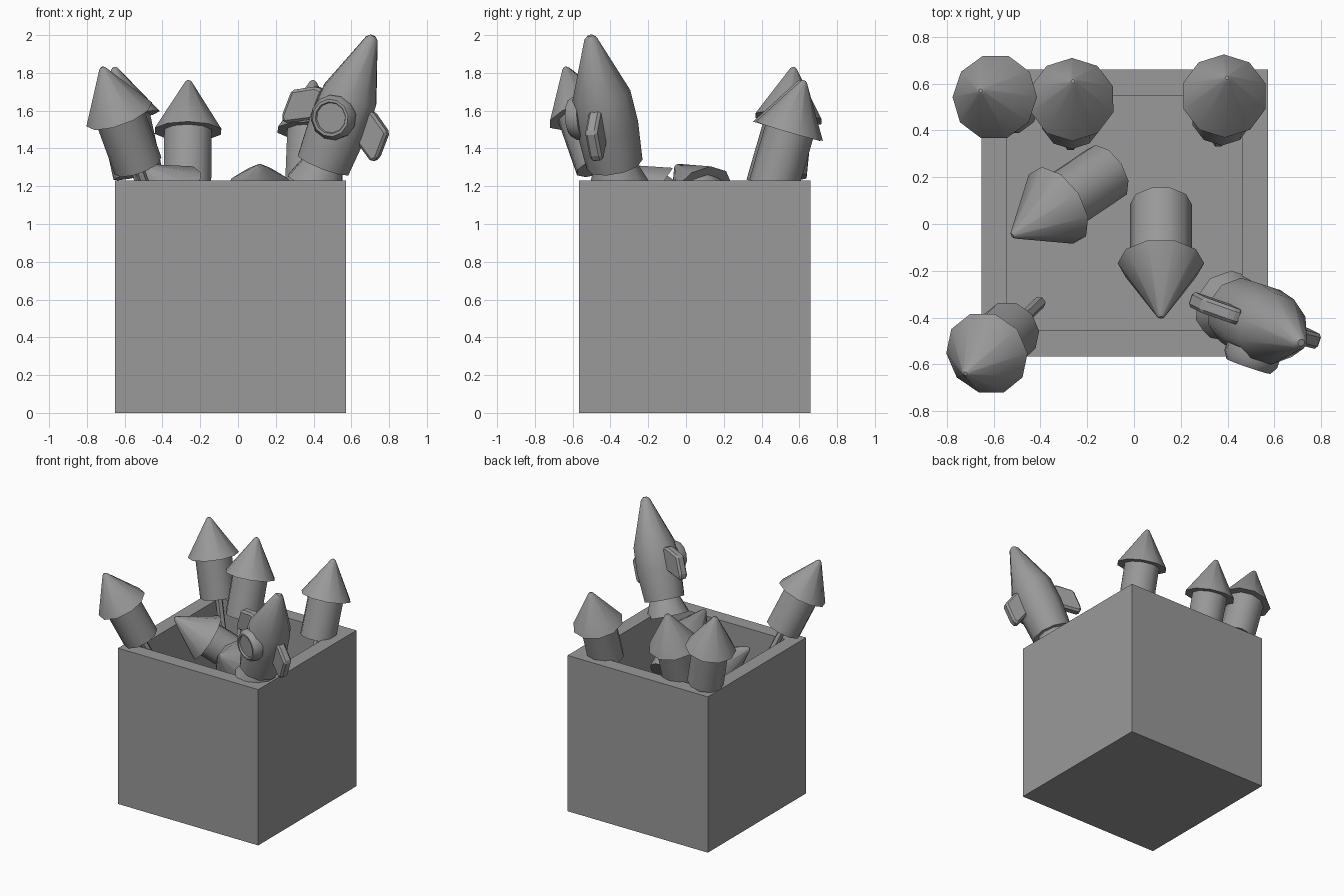
import bpy, bmesh, math
from mathutils import Vector, Matrix

if "Cube" in bpy.data.objects:
    bpy.data.objects.remove(bpy.data.objects["Cube"])

# Dark grey for every part
GREY = bpy.data.materials.new("dark_grey")
GREY.diffuse_color = (0.32, 0.32, 0.32, 1)
GREY.use_nodes = True
GREY.node_tree.nodes["Principled BSDF"].inputs["Base Color"].default_value = GREY.diffuse_color


def lathe(name, profile, sides, matrix, smooth=True, spin=0.0):
    """Closed surface of revolution about local z from (radius, height) points."""
    bm = bmesh.new()
    rings = [[bm.verts.new((r * math.cos(spin + 2 * math.pi * i / sides),
                            r * math.sin(spin + 2 * math.pi * i / sides), z))
              for i in range(sides)] for r, z in profile]
    for a, b in zip(rings, rings[1:]):
        for i in range(sides):
            j = (i + 1) % sides
            bm.faces.new((a[i], a[j], b[j], b[i]))
    bm.faces.new(rings[0][::-1])
    bm.faces.new(rings[-1])
    return finish(name, bm, matrix, smooth)


def finish(name, bm, matrix, smooth=False):
    bmesh.ops.recalc_face_normals(bm, faces=bm.faces)
    mesh = bpy.data.meshes.new(name)
    bm.to_mesh(mesh)
    bm.free()
    mesh.materials.append(GREY)
    ob = bpy.data.objects.new(name, mesh)
    bpy.context.collection.objects.link(ob)
    ob.matrix_world = matrix
    if smooth:
        bpy.ops.object.select_all(action='DESELECT')
        ob.select_set(True)
        bpy.context.view_layer.objects.active = ob
        bpy.ops.object.shade_smooth_by_angle(angle=math.radians(37))
    return ob


def frame(x, y, z, origin):
    m = Matrix((x, y, z)).transposed().to_4x4()
    m.translation = origin
    return m


# Open crate: outer block, top face inset and pushed down
bm = bmesh.new()
bmesh.ops.create_cube(bm, size=1)
for v in bm.verts:
    v.co = (-0.04 + v.co.x * 1.225, 0.047 + v.co.y * 1.225, (v.co.z + 0.5) * 1.23)
top = max(bm.faces, key=lambda f: f.calc_center_median().z)
bmesh.ops.inset_region(bm, faces=[top], thickness=0.11, use_even_offset=True)
inner = bmesh.ops.extrude_face_region(bm, geom=[top])
bmesh.ops.delete(bm, geom=[top], context='FACES_ONLY')
for v in inner["geom"]:
    if isinstance(v, bmesh.types.BMVert):
        v.co.z = 0.11
finish("crate", bm, Matrix.Identity(4))


# Small rockets: tube, pointed cap and optional stick; local origin at the tip
CAP, TUBE, STICK = 0.28, 0.305, 0.39


def small_rocket(name, tip, axis, stick, turn=0):
    z = Vector(axis).normalized()
    x = Vector((0, 1, 0)).cross(z).normalized() if abs(z.y) < 0.7 else Vector((1, 0, 0))
    x = (x - z * x.dot(z)).normalized()
    m = frame(x, z.cross(x), z, Vector(tip))
    spin = math.pi / 2 + math.radians(turn)
    lathe(name + "_cap", [(0.185, -CAP), (0.018, -0.008), (0.008, 0)], 10, m, True, spin)
    lathe(name + "_tube", [(0.132, -CAP - TUBE), (0.132, -CAP + 0.005)], 10, m, True, spin)
    if stick:
        lathe(name + "_stick", [(0.027, -CAP - TUBE - STICK), (0.027, -CAP - TUBE + 0.02)], 6, m)


small_rocket("front_left_rocket", (-0.72, -0.64, 1.83), (-0.365, -0.35, 1), True, 18)
small_rocket("back_left_rocket", (-0.655, 0.57, 1.83), (-0.22, 0.10, 1), True, 18)
small_rocket("back_middle_rocket", (-0.262, 0.61, 1.76), (0.01, 0.29, 1), True)
small_rocket("back_right_rocket", (0.397, 0.625, 1.76), (0.04, 0.29, 1), True)
small_rocket("lying_rocket_a", (-0.52, -0.05, 1.308), (-0.69, -0.465, 0.56), False)
small_rocket("lying_rocket_b", (0.115, -0.40, 1.308), (0, -0.829, 0.56), False, 18)

# Large rocket: local x to the fins, local -y to the porthole, local z to the nose
z = Vector((0.385, -0.19, 1)).normalized()
x = Vector((0.888, -0.285, -0.364))
x = (x - z * x.dot(z)).normalized()
big = frame(x, z.cross(x), z, Vector((0.452, -0.378, 1.315)))
lathe("large_rocket_body", [(0.15, 0), (0.165, 0.22), (0.155, 0.40),
                            (0.034, 0.725), (0.015, 0.742)], 10, big)
lathe("large_rocket_nozzle", [(0.16, -0.12), (0.11, 0.01)], 10, big)

# Porthole: round rim with a recessed pane
port = big @ Matrix.Translation((0, -0.12, 0.28)) @ Matrix.Rotation(math.pi / 2, 4, 'X')
lathe("porthole", [(0.12, 0), (0.12, 0.04), (0.10, 0.072), (0.085, 0.072),
                   (0.08, 0.06)], 12, port)

# Two side fins: beveled plates
fin = [(0.10, 0.37), (0.15, 0.37), (0.265, 0.30), (0.265, 0.15), (0.24, 0.12), (0.10, 0.20)]
for side, reach, label in ((1, 0.008, "right_fin"), (-1, 0.04, "left_fin")):
    bm = bmesh.new()
    face = bm.faces.new([bm.verts.new((side * (px + reach), -0.034, pz)) for px, pz in fin])
    ext = bmesh.ops.extrude_face_region(bm, geom=[face])
    bmesh.ops.translate(bm, vec=(0, 0.068, 0),
                        verts=[g for g in ext["geom"] if isinstance(g, bmesh.types.BMVert)])
    ob = finish(label, bm, big)
    bev = ob.modifiers.new("bevel", 'BEVEL')
    bev.width = 0.014
    bev.segments = 1
